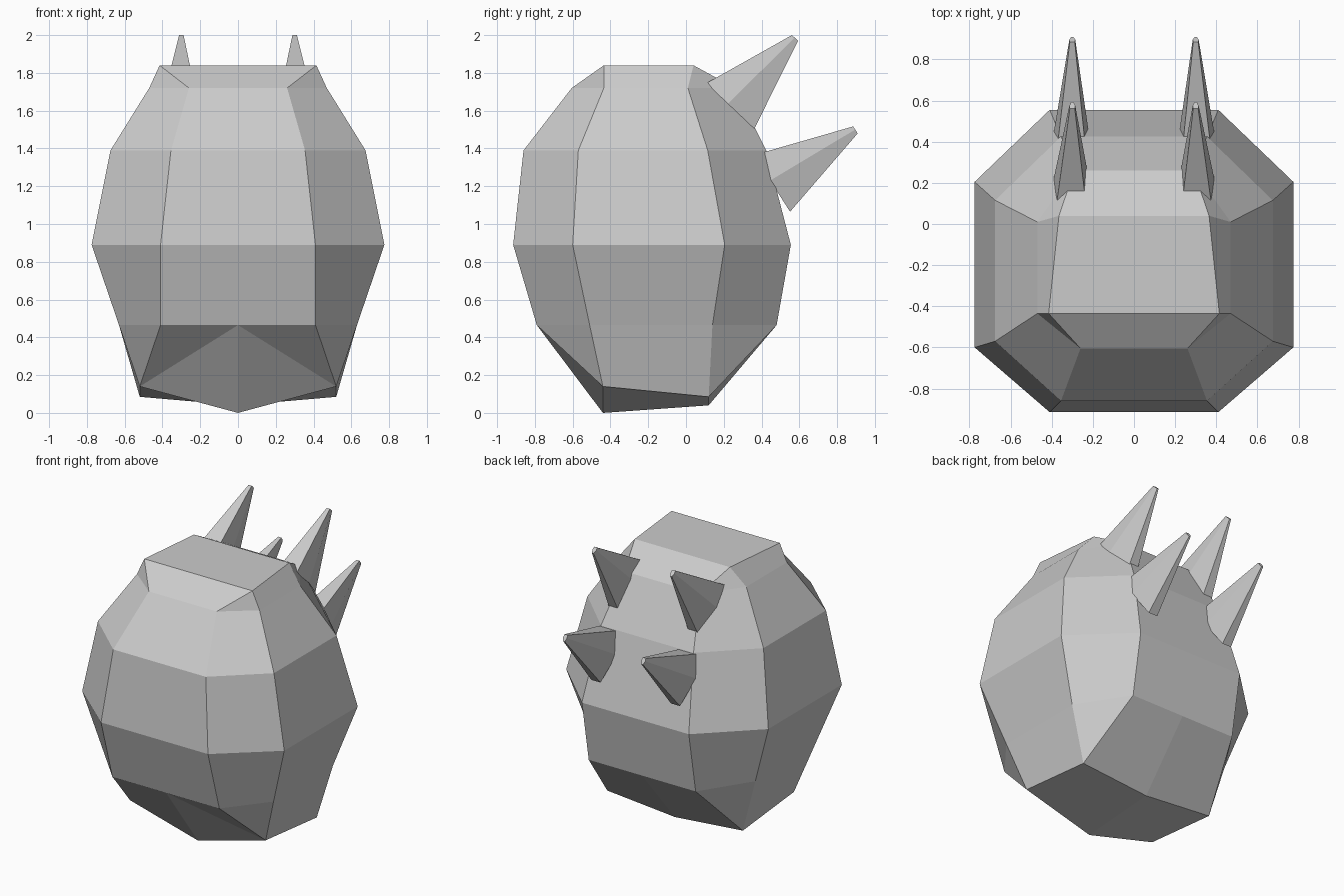
import bpy, bmesh
from mathutils import Vector

if "Cube" in bpy.data.objects:
    bpy.data.objects.remove(bpy.data.objects["Cube"])


def make_object(name, bm):
    mesh = bpy.data.meshes.new(name)
    bm.to_mesh(mesh)
    bm.free()
    ob = bpy.data.objects.new(name, mesh)
    bpy.context.collection.objects.link(ob)
    mirror = ob.modifiers.new("Mirror", 'MIRROR')
    mirror.use_axis[0] = True
    mirror.use_clip = True
    return ob


def half_ring(z, a, yf, b, ysf, ysb, a2, yb):
    """Right half of an octagonal ring, from front centre to back centre."""
    return [(0, yf, z), (a, yf, z), (b, ysf, z), (b, ysb, z), (a2, yb, z), (0, yb, z)]


# Faceted body: half rings from bottom to top, chamfers pinch to points at the ends
fs, bs = (.52, -.44, .14), (.52, .12, .085)
rings = [
    [(0, -.44, 0), fs, fs, bs, bs, (0, .12, .04)],
    half_ring(.465, .41, -.79, .63, -.51, .14, .41, .48),
    half_ring(.89, .41, -.915, .775, -.60, .205, .41, .555),
    half_ring(1.39, .355, -.86, .675, -.57, .115, .355, .425),
    half_ring(1.72, .26, -.605, .47, -.435, .01, .29, .26),
    half_ring(1.84, .415, -.435, .415, -.435, .04, .365, .04),
]
rings[-1][3] = rings[-1][4]
bm = bmesh.new()
vs = [[bm.verts.new(p) for p in r] for r in rings]
for lo, hi in zip(vs, vs[1:]):
    for i in range(5):
        if lo is vs[0] and i == 0:
            # Creased lower front
            bm.faces.new((lo[0], lo[1], hi[0]))
            bm.faces.new((lo[1], hi[1], hi[0]))
        else:
            bm.faces.new((lo[i], lo[i + 1], hi[i + 1], hi[i]))
t, b = vs[-1], vs[0]
bm.faces.new((t[0], t[1], t[4], t[5]))
bm.faces.new((b[5], b[4], b[1], b[0]))
bmesh.ops.remove_doubles(bm, verts=bm.verts, dist=1e-4)
make_object("body", bm)


# Back spikes: flattened six-sided frustums
def spike(name, base, tip, radius):
    base, tip = Vector((.305, *base)), Vector((.30, *tip))
    axis = (tip - base).normalized()
    up = Vector((1, 0, 0)).cross(axis).normalized()
    if up.z < 0:
        up = -up
    section = [(.07, 1), (.085, .1), (.035, -1), (-.035, -1), (-.085, .1), (-.07, 1)]
    bm = bmesh.new()
    lo = [bm.verts.new(base + Vector((x, 0, 0)) + up * v * radius) for x, v in section]
    hi = [bm.verts.new(tip + Vector((x * .17, 0, 0)) + up * v * .022) for x, v in section]
    for i in range(6):
        j = (i + 1) % 6
        bm.faces.new((lo[i], lo[j], hi[j], hi[i]))
    bm.faces.new(lo)
    bm.faces.new(hi)
    bmesh.ops.recalc_face_normals(bm, faces=bm.faces)
    make_object(name, bm)


spike("upper_spikes", (.235, 1.625), (.577, 1.985), .175)
spike("lower_spikes", (.455, 1.215), (.897, 1.498), .178)
